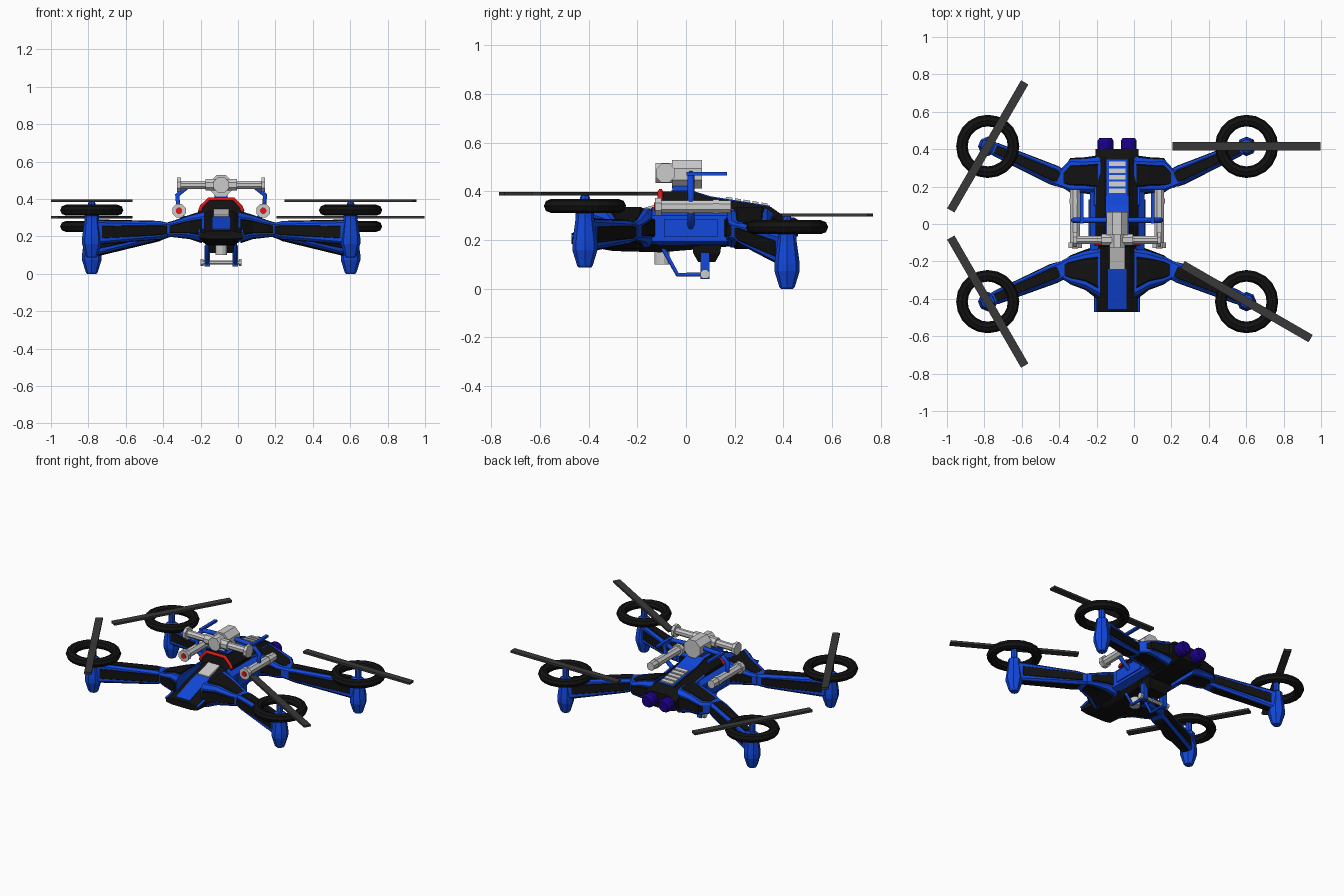
import bpy, bmesh, math
from mathutils import Vector, Matrix

if "Cube" in bpy.data.objects:
    bpy.data.objects.remove(bpy.data.objects["Cube"])

CX = -0.09  # centre line of the airframe


def material(name, r, g, b):
    m = bpy.data.materials.new(name)
    m.diffuse_color = (r, g, b, 1)
    m.use_nodes = True
    m.node_tree.nodes["Principled BSDF"].inputs["Base Color"].default_value = m.diffuse_color
    return m


BLUE = material("blue", 0.006, 0.065, 0.72)
BLACK = material("black", 0.006, 0.006, 0.006)
DARK = material("dark_grey", 0.04, 0.04, 0.04)
NAVY = material("navy", 0.012, 0.0, 0.25)
RED = material("red", 0.75, 0.01, 0.01)


def finish(name, bm, mat=None):
    bmesh.ops.recalc_face_normals(bm, faces=bm.faces)
    me = bpy.data.meshes.new(name)
    bm.to_mesh(me)
    bm.free()
    ob = bpy.data.objects.new(name, me)
    bpy.context.collection.objects.link(ob)
    ob.location.x = CX
    if mat:
        me.materials.append(mat)
    return ob


def loft(name, rings, mat=None, closed=False):
    """Skin equal-length rings of points; closed joins last ring to first."""
    bm = bmesh.new()
    vs = [[bm.verts.new(p) for p in r] for r in rings]
    n = len(vs[0])
    for a, b in zip(vs, vs[1:] + vs[:1] if closed else vs[1:]):
        for i in range(n):
            j = (i + 1) % n
            bm.faces.new((a[i], a[j], b[j], b[i]))
    if not closed:
        bm.faces.new(vs[0])
        bm.faces.new(vs[-1])
    return finish(name, bm, mat)


def cyl(name, a, b, r, n=8, mat=None, r2=None):
    a, b = Vector(a), Vector(b)
    rot = (b - a).to_track_quat('Z', 'Y').to_matrix().to_4x4()
    mx = Matrix.Translation((a + b) / 2) @ rot @ Matrix.Rotation(math.pi / n, 4, 'Z')
    bm = bmesh.new()
    bmesh.ops.create_cone(bm, cap_ends=True, segments=n, radius1=r,
                          radius2=r if r2 is None else r2, depth=(b - a).length, matrix=mx)
    return finish(name, bm, mat)


def box(name, c, size, mat=None, rot=0):
    bm = bmesh.new()
    bmesh.ops.create_cube(bm, size=1, matrix=Matrix.Translation(c)
                          @ Matrix.Rotation(math.radians(rot), 4, 'Z') @ Matrix.Diagonal((*size, 1)))
    return finish(name, bm, mat)


def lathe(name, c, profile, n, mat, closed=False):
    rings = [[(c[0] + r * math.cos(2 * math.pi * i / n), c[1] + r * math.sin(2 * math.pi * i / n), c[2] + z)
              for i in range(n)] for r, z in profile]
    return loft(name, rings, mat, closed)


def tube(name, pts, r, mat):
    cu = bpy.data.curves.new(name, 'CURVE')
    cu.dimensions = '3D'
    cu.bevel_depth, cu.bevel_resolution, cu.use_fill_caps = r, 1, True
    sp = cu.splines.new('POLY')
    sp.points.add(len(pts) - 1)
    for p, q in zip(sp.points, pts):
        p.co = (*q, 1)
    ob = bpy.data.objects.new(name, cu)
    bpy.context.collection.objects.link(ob)
    ob.location.x = CX
    cu.materials.append(mat)


def section(c, u, w, h, k=0.3):
    """Chamfered rectangle at c, width along u, height along z."""
    c, u, k = Vector(c), Vector(u).normalized(), min(w, h) * k
    pts = [(w, h - k), (w - k, h), (k - w, h), (-w, h - k), (-w, k - h), (k - w, -h), (w - k, -h), (w, k - h)]
    return [c + u * x + Vector((0, 0, z)) for x, z in pts]


def panelled(name, secs):
    """Blue chamfered beam with black panels on its four long sides."""
    loft(name, [section(*s) for s in secs], BLUE)
    a, b = Vector(secs[0][0]), Vector(secs[-1][0])
    for tag, dw, dh in (("top_panel", 0.62, 1.08), ("side_panel", 1.08, 0.55)):
        rings = []
        for i, (c, u, w, h) in enumerate(secs):
            shift = (b - a) * (0.06 if i == 0 else -0.06 if i == len(secs) - 1 else 0)
            rings.append(section(Vector(c) + shift, u, w * dw, h * dh, 0.1))
        loft(name + "_" + tag, rings, BLACK)


# Hull: y, bottom, side edge, roof
ST = [(-.47, .185, .215, .228), (-.30, .155, .255, .285), (-.12, .15, .30, .335), (-.10, .15, .345, .40),
      (.02, .16, .345, .40), (.10, .17, .335, .375), (.35, .18, .30, .335), (.40, .20, .27, .30)]


def roof(y):
    for a, b in zip(ST, ST[1:]):
        if a[0] <= y <= b[0]:
            return a[3] + (b[3] - a[3]) * (y - a[0]) / (b[0] - a[0])


hull = []
for y, zb, zs, zt in ST:
    half = [(.07, zb), (.115, zb + .25 * (zs - zb)), (.115, zs), (.065, zt)]
    hull.append([(x, y, z) for x, z in half] + [(-x, y, z) for x, z in half[::-1]])
loft("hull", hull, BLACK)


def strip(name, ys, x0, x1, mat=None, lift=.005):
    loft(name, [[(x0, y, roof(y) - .03), (x1, y, roof(y) - .03), (x1, y, roof(y) + lift),
                 (x0, y, roof(y) + lift)] for y in ys], mat)


# Roof panels, nose strip, canopy and vents
strip("nose_strip", (-.455, -.30, -.24), -.05, .05, BLUE)
strip("canopy", (-.24, -.125), -.042, .042, None, .012)
strip("roof_deck", (-.06, .02, .10, .15), -.06, .06, BLUE)
strip("vent_frame", (.15, .345), -.056, .056, BLUE)
for i in range(5):
    strip("vent_slat", (.165 + i * .036, .19 + i * .036), -.044, .044, None, .013)
tube("red_arch", [(-.115, -.105, .335), (-.105, -.105, .36), (-.065, -.105, .40), (.065, -.105, .40),
                  (.105, -.105, .36), (.115, -.105, .335)], .011, RED)

# Top weapon: cross bar and centre body
cyl("top_bar", (-.23, -.085, .475), (.23, -.085, .475), .023)
cyl("top_bar_sleeve", (-.085, -.085, .475), (.085, -.085, .475), .033)
cyl("top_body", (0, -.058, .47), (0, .065, .47), .063)
cyl("top_body_nose", (0, -.125, .475), (0, -.058, .475), .045)
box("top_mount", (0, -.02, .405), (.07, .07, .04), BLUE)

# Belly: vertical canister, sensor base, axle
cyl("belly_canister", (0, -.098, .10), (0, -.098, .21), .032, 12)
loft("belly_base", [section((0, .085, .18), (1, 0, 0), .001, .001)] and
     [[(x * w, .085 + y * d, z) for x, y in ((1, 1), (-1, 1), (-1, -1), (1, -1))]
      for w, d, z in ((.085, .06, .18), (.08, .055, .145), (.06, .035, .11))], BLACK)
cyl("belly_axle", (-.10, .078, .06), (.10, .078, .06), .012)

for s in (-1, 1):
    # Hull side fairing with raised panel
    loft("side_fairing", [[(s * x, y, z) for x, z in ((.10, .18), (.145, .195), (.145, .30), (.10, .335))]
                          for y in (-.14, .17)], BLUE)
    box("side_panel", (s * .146, .02, .25), (.012, .22, .075), BLUE)
    # Blue trim along the hull edges
    for ys in ((0, 1, 2), (5, 6)):
        tube("hull_trim", [(s * .115, ST[i][0], ST[i][2]) for i in ys], .008, BLUE)
    # Side guns with muzzle flange
    gx = s * .225
    cyl("side_gun", (gx, -.11, .337), (gx, .185, .337), .028)
    cyl("gun_flange", (gx, -.127, .337), (gx, -.10, .337), .039)
    cyl("gun_rear_band", (gx, .11, .337), (gx, .135, .337), .032)
    cyl("gun_muzzle", (gx, -.131, .337), (gx, -.12, .337), .018, 8, RED)
    # Bracket carrying gun and top weapon
    tube("gun_bracket", [(s * .13, .02, .245), (s * .165, .02, .27), (s * .225, .02, .32), (s * .235, .02, .42),
                         (s * .18, .02, .465), (s * .04, .02, .472)], .014, BLUE)
    box("bracket_fin", (s * .19, .085, .472), (.02, .165, .014), BLUE)
    cyl("bar_flange", (s * .215, -.085, .475), (s * .235, -.085, .475), .042)
    # Belly legs
    tube("belly_leg", [(s * .075, -.10, .175), (s * .075, -.035, .058), (s * .075, .078, .058)], .01, BLUE)
    box("belly_leg_post", (s * .075, .078, .095), (.03, .036, .11), BLUE)
    cyl("axle_cap", (s * .095, .078, .06), (s * .11, .078, .06), .02)
    # Rear thrusters
    cyl("thruster", (s * .062, .38, .25), (s * .062, .445, .25), .044, 12, NAVY)
    cyl("thruster_lip", (s * .062, .445, .25), (s * .062, .46, .25), .044, 12, NAVY, .034)

    for f, end, zr in (("front", -1, .34), ("rear", 1, .253)):
        Y = (0, 1, 0)
        # Shoulder block and arm
        if end < 0:
            secs = [((s * .09, -.26, .25), Y, .135, .08), ((s * .17, -.245, .25), Y, .10, .06),
                    ((s * .25, -.245, .24), Y, .072, .042), ((s * .295, -.245, .236), Y, .05, .035)]
            a, b, w = (s * .28, -.24, .235), (s * .675, -.405, .222), .06
        else:
            secs = [((s * .09, .26, .25), Y, .10, .08), ((s * .17, .26, .25), Y, .09, .06),
                    ((s * .25, .26, .24), Y, .086, .042), ((s * .30, .245, .236), Y, .05, .035)]
            a, b, w = (s * .28, .235, .235), (s * .675, .41, .16), .06
        panelled(f + "_shoulder", secs)
        a, b = Vector(a), Vector(b)
        u = (b - a).cross(Vector((0, 0, 1)))
        panelled(f + "_arm", [(a, u, .046, .036), (a.lerp(b, .15), u, .05, .046), (b, u, .034, .062)])
        # Motor pod, rotor ring and blade
        c = (s * .692, end * .415, zr)
        lathe(f + "_motor_pod", c, [(.025, -.253), (.032, -.245), (.052, -.18), (.052, -.15), (.038, -.05),
                                    (.038, -.03), (.02, -.018), (.02, .035), (.012, .05)], 8, BLUE)
        ring = [(.138 + .031 * math.cos(t * math.pi / 4), .029 * math.sin(t * math.pi / 4)) for t in range(8)]
        lathe(f + "_rotor_ring", c, ring, 20, BLACK, True)
        ang = {(1, -1): -30, (1, 1): 0, (-1, 1): 60, (-1, -1): -60}[(s, end)]
        box(f + "_rotor_blade", (c[0], c[1], zr + .05), (.79, .045, .014), DARK, ang)
